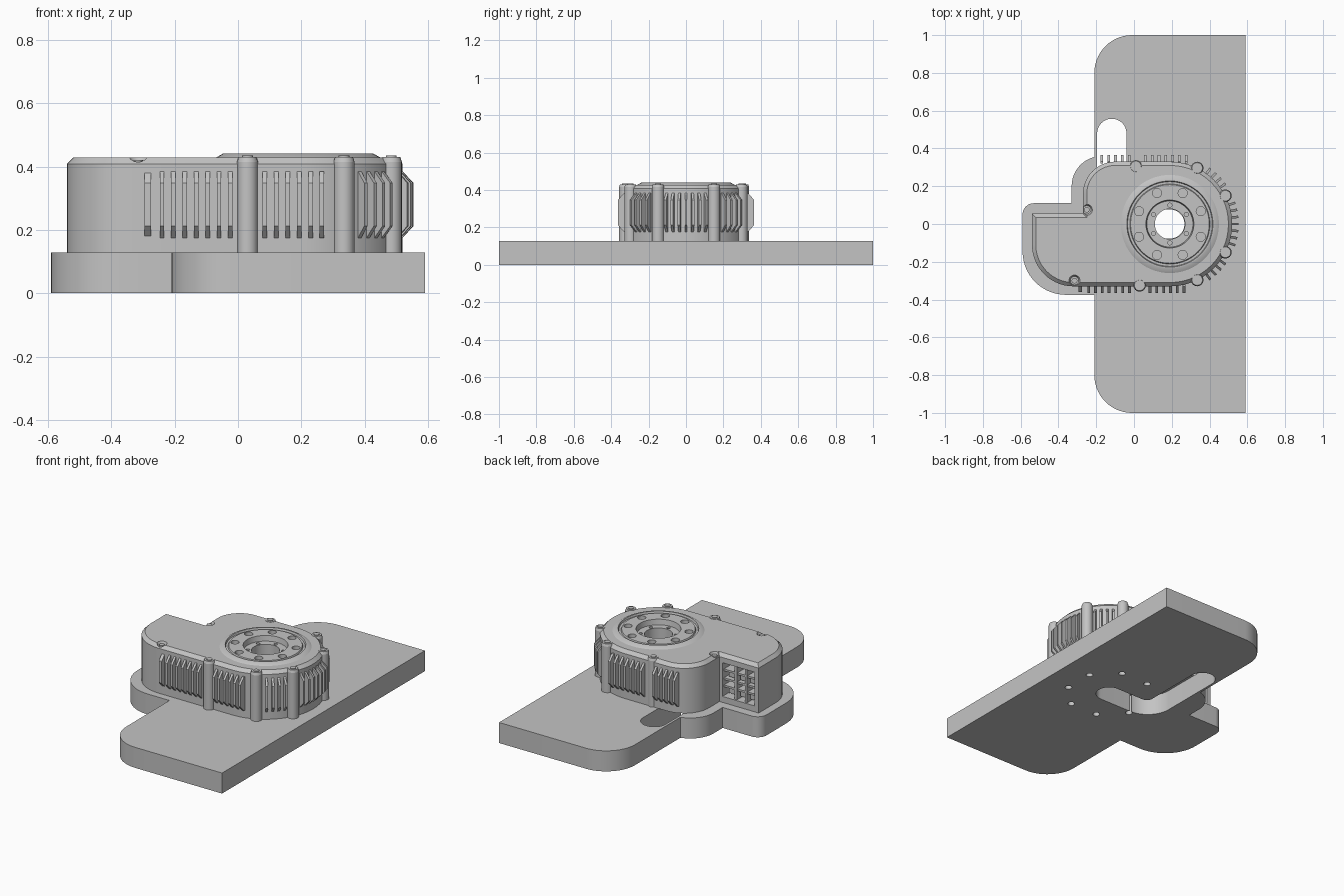
import bpy, bmesh, math
from mathutils import Vector, Matrix

cube = bpy.data.objects.get("Cube")
if cube:
    bpy.data.objects.remove(cube)

grey = bpy.data.materials.new("machined_grey")
grey.use_nodes = True
COLOUR = (0.55, 0.55, 0.55, 1)
grey.diffuse_color = COLOUR
grey.node_tree.nodes["Principled BSDF"].inputs["Base Color"].default_value = COLOUR

PLATE_TOP, BODY_TOP = 0.128, 0.428
HUB_X, BODY_R = 0.19, 0.33


def finish(bm, name):
    bmesh.ops.recalc_face_normals(bm, faces=bm.faces)
    mesh = bpy.data.meshes.new(name)
    bm.to_mesh(mesh)
    bm.free()
    mesh.materials.append(grey)
    obj = bpy.data.objects.new(name, mesh)
    bpy.context.collection.objects.link(obj)
    return obj


def smooth(obj):
    bpy.ops.object.select_all(action='DESELECT')
    obj.select_set(True)
    bpy.context.view_layer.objects.active = obj
    bpy.ops.object.shade_smooth_by_angle(angle=math.radians(30))


def rounded(corners, steps=14):
    """Outline from (x, y, fillet radius) corners."""
    pts = []
    for i, (x, y, r) in enumerate(corners):
        p = Vector((x, y))
        a = (Vector(corners[i - 1][:2]) - p).normalized()
        b = (Vector(corners[(i + 1) % len(corners)][:2]) - p).normalized()
        if r == 0:
            pts.append(p)
            continue
        half = a.angle(b) / 2
        centre = p + (a + b).normalized() * r / math.sin(half)
        start = p + a * r / math.tan(half) - centre
        end = p + b * r / math.tan(half) - centre
        sweep = math.pi - 2 * half
        if start.x * end.y - start.y * end.x < 0:
            sweep = -sweep
        for k in range(steps + 1):
            pts.append(centre + Matrix.Rotation(sweep * k / steps, 2) @ start)
    return [p for i, p in enumerate(pts) if (p - pts[i - 1]).length > 1e-4]


def prism(bm, pts, z0, z1):
    low = bm.faces.new([bm.verts.new((p[0], p[1], z0)) for p in pts])
    # Keep the bottom cap and extrude a copy upward
    out = bmesh.ops.extrude_face_region(bm, geom=[low], use_keep_orig=True)
    top = [v for v in out["geom"] if isinstance(v, bmesh.types.BMVert)]
    for v in top:
        v.co.z = z1
    return top


def disc(bm, x, y, r, z0, z1, sides=24, r_top=None):
    bmesh.ops.create_cone(bm, cap_ends=True, segments=sides, radius1=r,
                          radius2=r if r_top is None else r_top, depth=z1 - z0,
                          matrix=Matrix.Translation((x, y, (z0 + z1) / 2)))


def box(bm, lo, hi):
    lo, hi = Vector(lo), Vector(hi)
    size = hi - lo
    bmesh.ops.create_cube(bm, size=1, matrix=Matrix.Translation((lo + hi) / 2)
                          @ Matrix.Diagonal((*size, 1)))


def cut(obj, cutter):
    cutter.hide_render = True
    mod = obj.modifiers.new("cut", 'BOOLEAN')
    mod.operation, mod.solver, mod.object = 'DIFFERENCE', 'EXACT', cutter
    mod.use_self = True
    bpy.context.view_layer.update()
    dg = bpy.context.evaluated_depsgraph_get()
    mesh = bpy.data.meshes.new_from_object(obj.evaluated_get(dg))
    obj.modifiers.clear()
    obj.data = mesh
    bpy.data.objects.remove(cutter)


def ring(count, radius, offset=0.0):
    for k in range(count):
        a = math.tau * k / count + offset
        yield HUB_X + radius * math.cos(a), radius * math.sin(a)


# Base plate with a side lobe, a bent cable slot and a ring of bolt holes
bm = bmesh.new()
prism(bm, rounded([(0.59, -1, 0), (0.59, 1, 0), (-0.21, 1, 0.2), (-0.21, 0.355, 0),
                   (-0.33, 0.32, 0.16), (-0.33, 0.11, 0), (-0.59, 0.11, 0.06),
                   (-0.59, -0.375, 0.23), (-0.21, -0.375, 0), (-0.21, -1, 0.2)]), 0, PLATE_TOP)
plate = finish(bm, "base_plate")
bm = bmesh.new()
prism(bm, rounded([(-0.195, -0.077, 0.16), (0.267, -0.077, 0.077), (0.267, 0.077, 0.077),
                   (-0.04, 0.077, 0.04), (-0.04, 0.557, 0.077), (-0.195, 0.557, 0.077)]), -0.1, 0.3)
cut(plate, finish(bm, "slot_cutter"))
bm = bmesh.new()
for x, y in ring(8, 0.25, math.pi / 8):
    if x > 0 or y < 0:
        disc(bm, x, y, 0.02, -0.1, 0.3)
cut(plate, finish(bm, "plate_hole_cutter"))
smooth(plate)

# Motor housing with chamfered top edge
bm = bmesh.new()
top = set(prism(bm, rounded([(0.52, -BODY_R, BODY_R), (0.52, BODY_R, BODY_R), (-0.27, BODY_R, 0.17),
                             (-0.27, 0.055, 0), (-0.54, 0.055, 0), (-0.54, -BODY_R, 0.22)]),
                PLATE_TOP, BODY_TOP))
rim = [e for e in bm.edges if all(v in top for v in e.verts)]
bmesh.ops.bevel(bm, geom=rim, offset=0.02, segments=1, affect='EDGES', clamp_overlap=False)
body = finish(bm, "motor_housing")

SCREWS = [(-0.25, 0.075), (-0.315, -0.30)]
bm = bmesh.new()
disc(bm, HUB_X, 0, 0.25, 0, 0.6, 64)
box(bm, (-0.51, -0.08, 0.165), (-0.29, 0.2, 0.375))
for x, y in SCREWS:
    disc(bm, x, y, 0.022, BODY_TOP - 0.018, BODY_TOP + 0.01, 24, 0.034)
cut(body, finish(bm, "housing_cutter"))
smooth(body)

# Connector bay: frame bars and sockets in the notch face
bm = bmesh.new()
for x in (-0.445, -0.375):
    box(bm, (x - 0.008, -0.02, 0.165), (x + 0.008, 0.045, 0.375))
for z in (0.225, 0.27, 0.325):
    box(bm, (-0.51, -0.04, z - 0.006), (-0.29, 0.04, z + 0.006))
for x in (-0.48, -0.41, -0.33):
    for z in (0.195, 0.297):
        box(bm, (x - 0.02, -0.08, z - 0.015), (x + 0.02, 0.02, z + 0.015))
finish(bm, "connector_bay")

# Output flange: stepped ring with a bore right through
PROFILE = [(0.25, 0.13), (0.25, 0.42), (0.265, 0.425), (0.237, 0.441), (0.228, 0.441), (0.224, 0.43),
           (0.212, 0.43), (0.208, 0.438), (0.127, 0.438), (0.122, 0.405), (0.08, 0.405), (0.08, 0.13)]
bm = bmesh.new()
verts = [bm.verts.new((r, 0, z)) for r, z in PROFILE]
edges = [bm.edges.new((verts[i - 1], verts[i])) for i in range(len(verts))]
bmesh.ops.spin(bm, geom=verts + edges, axis=(0, 0, 1), cent=(0, 0, 0),
               angle=math.tau, steps=64, use_duplicate=False)
bmesh.ops.remove_doubles(bm, verts=bm.verts, dist=1e-5)
bmesh.ops.translate(bm, verts=bm.verts, vec=(HUB_X, 0, 0))
flange = finish(bm, "output_flange")
bm = bmesh.new()
for x, y in ring(8, 0.177, math.pi / 8):
    disc(bm, x, y, 0.024, 0.415, 0.5)
for x, y in ring(6, 0.1, math.pi / 6):
    disc(bm, x, y, 0.011, 0.385, 0.5, 12)
cut(flange, finish(bm, "flange_hole_cutter"))
smooth(flange)

# Screw columns around the housing, each with a ringed screw head
COLUMNS = [(0.01, 0.305), (0.03, -0.325)]
COLUMNS += [(HUB_X + BODY_R * math.cos(a), BODY_R * math.sin(a))
            for a in map(math.radians, (-64, -27, 27, 64))]
bm = bmesh.new()
for x, y in COLUMNS:
    disc(bm, x, y, 0.033, PLATE_TOP, 0.415)
    disc(bm, x, y, 0.033, 0.415, 0.43, 24, 0.028)
smooth(finish(bm, "screw_columns"))
bm = bmesh.new()
for x, y in COLUMNS:
    disc(bm, x, y, 0.017, 0.43, 0.434)
for x, y in SCREWS:
    disc(bm, x, y, 0.015, 0.40, 0.42)
smooth(finish(bm, "screw_heads"))

# Cooling fins: a chamfered blade repeated along the sides and round the end
BLADE = [(-0.01, 0.175), (0.0, 0.175), (0.034, 0.212), (0.034, 0.348), (0.0, 0.385), (-0.01, 0.385)]


def fin(bm, x, y, angle, thick=0.014):
    out = Vector((math.cos(angle), math.sin(angle), 0))
    side = Vector((-out.y, out.x, 0)) * thick / 2
    foot = Vector((x, y, 0))
    a, b = ([bm.verts.new(foot + out * d + s + Vector((0, 0, z))) for d, z in BLADE]
            for s in (side, -side))
    bm.faces.new(a)
    bm.faces.new(b[::-1])
    for i in range(len(a)):
        bm.faces.new((a[i - 1], b[i - 1], b[i], a[i]))


bm = bmesh.new()
PITCH = 0.036
for start, count, sign in ((-0.24, 7, -1), (0.085, 6, -1), (-0.17, 5, 1), (0.06, 7, 1)):
    for k in range(count):
        fin(bm, start + k * PITCH, sign * BODY_R, sign * math.pi / 2)
fin(bm, -0.285, -BODY_R + 0.005, -math.pi / 2, 0.02)
for start, count in ((-54, 4), (-18, 7), (36, 4)):
    for k in range(count):
        a = math.radians(start + 6 * k)
        fin(bm, HUB_X + BODY_R * math.cos(a), BODY_R * math.sin(a), a, 0.013)
finish(bm, "cooling_fins")
